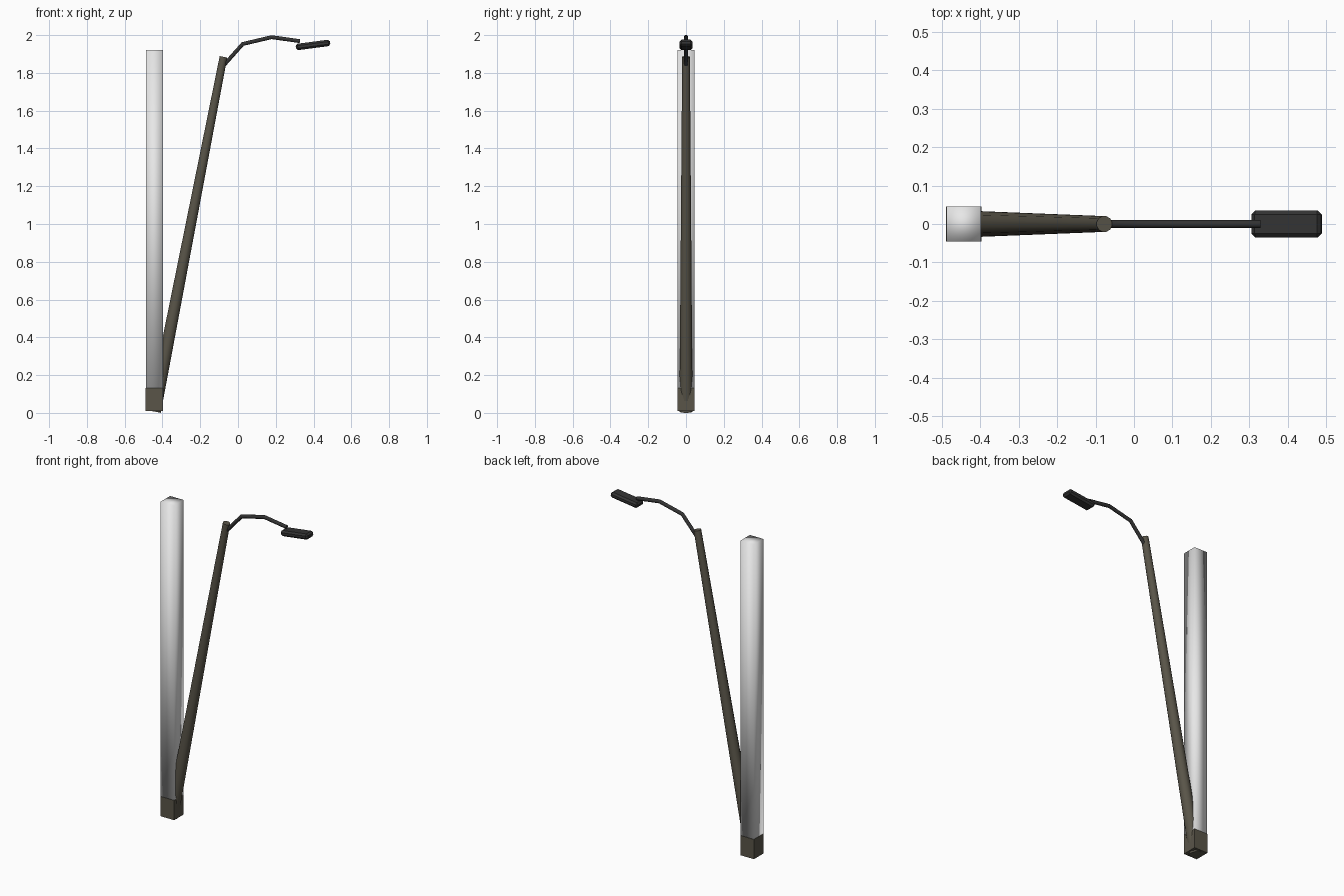
import bpy, bmesh, math
from mathutils import Vector, Matrix

cube = bpy.data.objects.get("Cube")
if cube:
    bpy.data.objects.remove(cube)


def material(name, rgb):
    m = bpy.data.materials.new(name)
    m.use_nodes = True
    m.diffuse_color = (*rgb, 1)
    bsdf = m.node_tree.nodes["Principled BSDF"]
    bsdf.inputs["Base Color"].default_value = (*rgb, 1)
    bsdf.inputs["Roughness"].default_value = 0.8
    return m


WHITE = material("white", (0.8, 0.8, 0.8))
BROWN = material("weathered brown", (0.1, 0.09, 0.066))
BLACK = material("dark grey", (0.033, 0.033, 0.033))


def finish(name, bm, mat, angle=None):
    """Turn a bmesh into an object; without an angle it is fully smooth."""
    bmesh.ops.recalc_face_normals(bm, faces=bm.faces)
    mesh = bpy.data.meshes.new(name)
    bm.to_mesh(mesh)
    bm.free()
    mesh.materials.append(mat)
    ob = bpy.data.objects.new(name, mesh)
    bpy.context.collection.objects.link(ob)
    bpy.ops.object.select_all(action='DESELECT')
    ob.select_set(True)
    bpy.context.view_layer.objects.active = ob
    if angle is None:
        bpy.ops.object.shade_smooth()
    else:
        bpy.ops.object.shade_smooth_by_angle(angle=math.radians(angle))
    return ob


def box(centre, size, tilt=0.0):
    bm = bmesh.new()
    bmesh.ops.create_cube(bm, size=1, matrix=Matrix.Translation(centre)
                          @ Matrix.Rotation(tilt, 4, 'Y') @ Matrix.Diagonal((*size, 1)))
    return bm


def sweep(path, radii, sides):
    """Capped tube along a path in the xz plane, with mitred joints."""
    bm = bmesh.new()
    pts = [Vector((x, 0, z)) for x, z in path]
    rings = []
    for i, p in enumerate(pts):
        before = (p - pts[i - 1]).normalized() if i else (pts[1] - p).normalized()
        after = (pts[i + 1] - p).normalized() if i < len(pts) - 1 else before
        along = (before + after).normalized()
        across = Vector((along.z, 0, -along.x)) / along.dot(before)
        ring = []
        for k in range(sides):
            a = math.tau * (k + 0.5) / sides
            ring.append(bm.verts.new(p + radii[i] * (across * math.cos(a)
                                                     + Vector((0, math.sin(a), 0)))))
        rings.append(ring)
    for low, high in zip(rings, rings[1:]):
        for k in range(sides):
            n = (k + 1) % sides
            bm.faces.new((low[k], low[n], high[n], high[k]))
    bm.faces.new(rings[0])
    bm.faces.new(rings[-1])
    return bm


POST_X = -0.443

# upright square post with soft shading, and the stub around its foot
finish("square_post", box((POST_X, 0, 0.967), (0.09, 0.09, 1.91)), WHITE)
finish("post_foot", box((POST_X, 0, 0.071), (0.092, 0.092, 0.12)), BROWN, 30)

# leaning tapered pole
finish("leaning_pole", sweep([(POST_X, 0.007), (-0.077, 1.885)], [0.036, 0.021], 12),
       BROWN, 40)

# bent arm that carries the lamp
finish("lamp_arm", sweep([(-0.08, 1.835), (0.025, 1.953), (0.178, 1.989), (0.328, 1.968)],
                         [0.011] * 4, 8), BLACK, 50)

# lamp head with chamfered edges
head = box((0.397, 0, 1.948), (0.183, 0.07, 0.034), math.radians(-7.5))
bmesh.ops.bevel(head, geom=head.edges[:], offset=0.01, segments=1, affect='EDGES')
finish("lamp_head", head, BLACK, 30)
